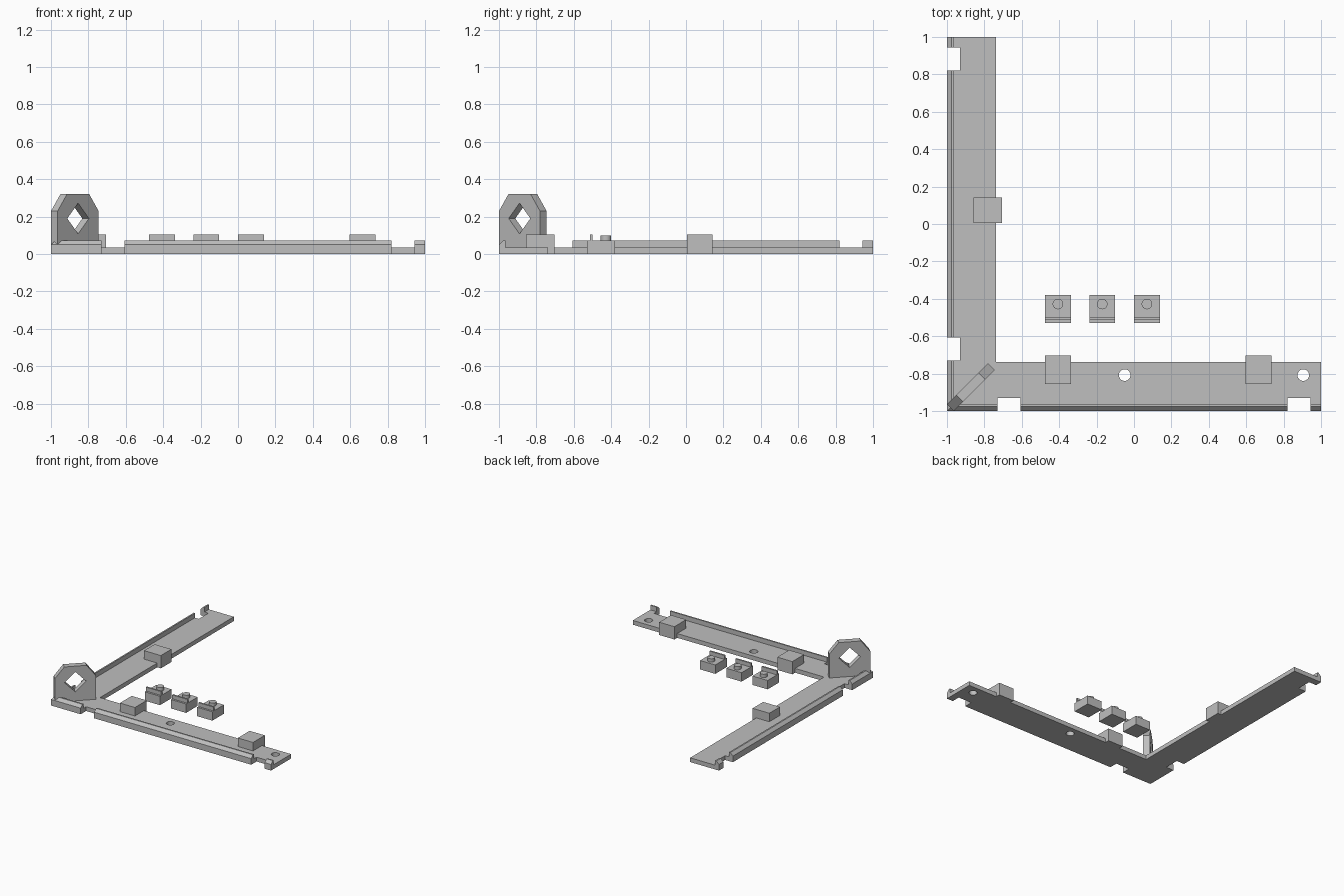
import bpy, bmesh, math
from mathutils import Matrix, Vector

if "Cube" in bpy.data.objects:
    bpy.data.objects.remove(bpy.data.objects["Cube"])

grey = bpy.data.materials.new("plain_grey")
grey.diffuse_color = (0.52, 0.52, 0.52, 1)
grey.use_nodes = True
grey.node_tree.nodes["Principled BSDF"].inputs["Base Color"].default_value = grey.diffuse_color


def finish(name, bm):
    bmesh.ops.recalc_face_normals(bm, faces=bm.faces)
    me = bpy.data.meshes.new(name)
    bm.to_mesh(me)
    bm.free()
    me.materials.append(grey)
    ob = bpy.data.objects.new(name, me)
    bpy.context.collection.objects.link(ob)
    return ob


def add_box(bm, x0, x1, y0, y1, z0, z1):
    m = Matrix.Translation(((x0 + x1) / 2, (y0 + y1) / 2, (z0 + z1) / 2))
    bmesh.ops.create_cube(bm, size=1, matrix=m @ Matrix.Diagonal((x1 - x0, y1 - y0, z1 - z0, 1)))


def add_cylinder(bm, x, y, r, z0, z1):
    bmesh.ops.create_cone(bm, cap_ends=True, segments=32, radius1=r, radius2=r, depth=z1 - z0,
                          matrix=Matrix.Translation((x, y, (z0 + z1) / 2)))


def add_loft(bm, rings):
    """Skin matching closed rings and cap both ends."""
    rows = [[bm.verts.new(p) for p in ring] for ring in rings]
    n = len(rows[0])
    for a, b in zip(rows, rows[1:]):
        for i in range(n):
            j = (i + 1) % n
            bm.faces.new((a[i], a[j], b[j], b[i]))
    bm.faces.new(rows[0])
    bm.faces.new(rows[-1][::-1])


def cut(ob, cutter):
    cutter.hide_render = True
    cutter.hide_viewport = True
    mod = ob.modifiers.new("cut", 'BOOLEAN')
    mod.operation = 'DIFFERENCE'
    mod.solver = 'EXACT'
    mod.object = cutter


# L-shaped plate with a bevelled outer lip, mitred at the corner
profile = [(0, 0), (0, .05), (.023, .073), (.035, .073), (.035, .035), (.262, .035), (.262, 0)]
bm = bmesh.new()
add_loft(bm, [[(1, o - 1, z) for o, z in profile],
              [(o - 1, o - 1, z) for o, z in profile],
              [(o - 1, 1, z) for o, z in profile]])
base = finish("corner_base", bm)

# Edge notches on both arms and screw holes on the front arm
bm = bmesh.new()
for a, b in ((-.73, -.607), (.82, .943)):
    add_box(bm, a, b, -1.1, -.93, -.1, .2)
    add_box(bm, -1.1, -.93, a, b, -.1, .2)
for x in (-.05, .905):
    add_cylinder(bm, x, -.808, .031, -.1, .2)
cut(base, finish("base_cutter", bm))

# Blocks straddling the inner edges
for i, (x0, x1, y0, y1) in enumerate(((-.475, -.338, -.855, -.702), (.597, .735, -.855, -.702),
                                      (-.857, -.705, .005, .142))):
    bm = bmesh.new()
    add_box(bm, x0, x1, y0, y1, 0, .105)
    finish(f"edge_block_{i + 1}", bm)

# Diagonal upright with clipped top corners and a square hole set on its point
centre = Vector((-.8725, -.8725, 0))
along = Vector((1, 1, 0)).normalized()
across = Vector((1, -1, 0)).normalized()


def add_slab(bm, outline, half):
    add_loft(bm, [[centre + along * u + across * s + Vector((0, 0, z)) for u, z in outline]
                  for s in (-half, half)])


bm = bmesh.new()
add_slab(bm, [(-.155, .01), (.155, .01), (.155, .23), (.084, .32), (-.084, .32), (-.155, .23)], .025)
upright = finish("corner_upright", bm)
bm = bmesh.new()
add_slab(bm, [(-.082, .19), (0, .108), (.082, .19), (0, .272)], .1)
cut(upright, finish("upright_cutter", bm))

# Loose clips: block, thin ridge and round peg
for i, x in enumerate((-.407, -.17, .069)):
    bm = bmesh.new()
    add_box(bm, x - .069, x + .069, -.53, -.38, 0, .073)
    add_box(bm, x - .069, x + .069, -.514, -.5, .06, .105)
    add_cylinder(bm, x, -.428, .028, .06, .1)
    finish(f"loose_clip_{i + 1}", bm)

# Keep edges sharp, smooth only the round walls
for ob in bpy.context.collection.objects:
    ob.select_set(not ob.hide_viewport)
    if not ob.hide_viewport:
        bpy.context.view_layer.objects.active = ob
bpy.ops.object.shade_smooth_by_angle(angle=math.radians(30))
